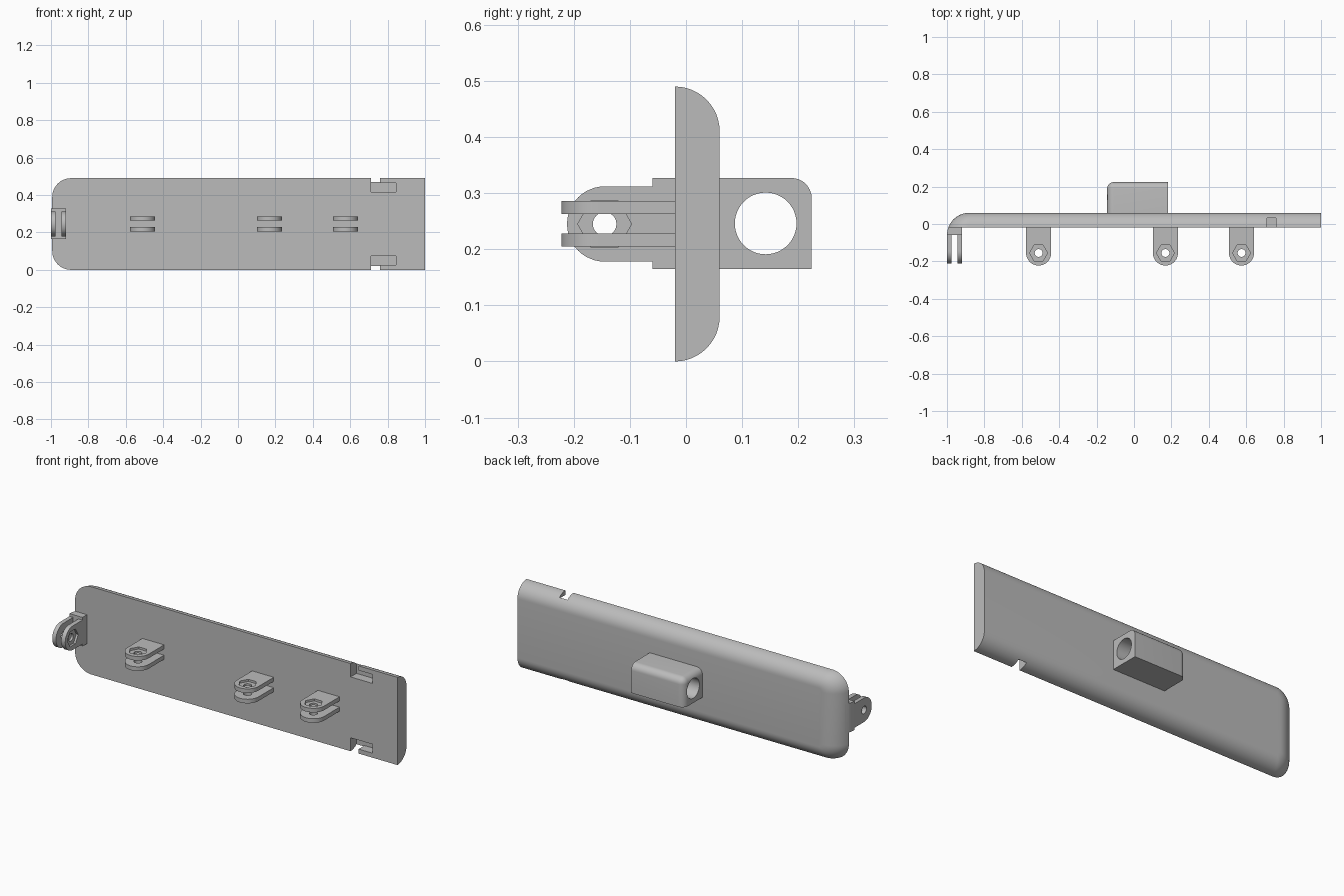
import bpy, bmesh
from math import sin, cos, pi, sqrt, radians

cube = bpy.data.objects.get("Cube")
if cube:
    bpy.data.objects.remove(cube, do_unlink=True)

grey = bpy.data.materials.new("plain grey")
grey.use_nodes = True
colour = (0.5, 0.5, 0.5, 1)
grey.diffuse_color = colour
grey.node_tree.nodes["Principled BSDF"].inputs["Base Color"].default_value = colour

MID = 0.245        # height of the centre line
FRONT = -0.02      # flat front of the plate
BACK = 0.06


def loft(name, rings):
    """Solid skinned through matching rings of points, capped at both ends."""
    bm = bmesh.new()
    loops = [[bm.verts.new(p) for p in ring] for ring in rings]
    n = len(loops[0])
    for a, b in zip(loops, loops[1:]):
        for i in range(n):
            j = (i + 1) % n
            bm.faces.new((a[i], a[j], b[j], b[i]))
    bm.faces.new(loops[0][::-1])
    bm.faces.new(loops[-1])
    bmesh.ops.recalc_face_normals(bm, faces=bm.faces)
    mesh = bpy.data.meshes.new(name)
    bm.to_mesh(mesh)
    bm.free()
    obj = bpy.data.objects.new(name, mesh)
    bpy.context.collection.objects.link(obj)
    mesh.materials.append(grey)
    return obj


def prism(name, outline, axis, lo, hi):
    """Extrude a 2D outline along x, given as (y, z), or along z, as (x, y)."""
    if axis == "x":
        return loft(name, [[(w, u, v) for u, v in outline] for w in (lo, hi)])
    return loft(name, [[(u, v, w) for u, v in outline] for w in (lo, hi)])


def box(name, x, y, z):
    return prism(name, [(x[0], y[0]), (x[1], y[0]), (x[1], y[1]), (x[0], y[1])], "z", *z)


def polygon(u, v, r, n, turn=0):
    return [(u + r * cos(turn + 2 * pi * i / n), v + r * sin(turn + 2 * pi * i / n))
            for i in range(n)]


def activate(obj):
    bpy.ops.object.select_all(action="DESELECT")
    obj.select_set(True)
    bpy.context.view_layer.objects.active = obj


def cut(obj, cutter):
    mod = obj.modifiers.new("cut", "BOOLEAN")
    mod.operation, mod.solver, mod.object = "DIFFERENCE", "EXACT", cutter
    activate(obj)
    bpy.ops.object.modifier_apply(modifier=mod.name)
    bpy.data.objects.remove(cutter, do_unlink=True)


def smooth(obj):
    activate(obj)
    bpy.ops.object.shade_smooth_by_angle(angle=radians(30))


# Long plate: rounded back edges, two rounded corners and a square right end
def plate_ring(y):
    inset = 0.08 - sqrt(max(0, 0.08 ** 2 - (y - FRONT) ** 2))
    left = -0.88 - sqrt(max(0, 0.12 ** 2 - (y + 0.06) ** 2))
    half = MID - inset
    r = 0.1 - inset
    corner = [(left + r - r * sin(a), half - r + r * cos(a))
              for a in (i * pi / 24 for i in range(13))]
    side = [(1, half)] + corner
    return [(x, y, MID + z) for x, z in side] + [(x, y, MID - z) for x, z in side[::-1]]


plate = loft("plate", [plate_ring(FRONT + 0.08 * sin(i * pi / 24)) for i in range(13)])

# L-shaped latch slots, mirrored about the centre line
for s in (1, -1):
    for x, z in (((0.71, 0.76), (0.17, 0.3)), ((0.735, 0.845), (0.17, 0.22))):
        cut(plate, box("slot_cutter", x, (-0.1, 0.032), sorted(MID + s * v for v in z)))
smooth(plate)


# Round-ended lugs, each with a bolt hole and optionally a nut recess
def lug(name, axis, centre, tip, root, lo, hi, nut):
    r = 0.067
    arc = [i * pi / 24 for i in range(25)]
    if axis == "z":
        outline = [(centre + r, root)] + [(centre + r * cos(a), tip - r * sin(a)) for a in arc]
        outline.append((centre - r, root))
        pivot, turn = (centre, tip), 0
    else:
        outline = [(root, centre + r)] + [(tip - r * sin(a), centre + r * cos(a)) for a in arc]
        outline.append((root, centre - r))
        pivot, turn = (tip, centre), 0
    obj = prism(name, outline, axis, lo, hi)
    cut(obj, prism("hole_cutter", polygon(*pivot, 0.021, 32), axis, lo - 0.1, hi + 0.1))
    if nut:
        cut(obj, prism("nut_cutter", polygon(*pivot, 0.048, 6, turn), axis, hi - 0.012, hi + 0.1))
    smooth(obj)


for place, x in (("right", -0.51), ("middle", 0.168), ("left", 0.575)):
    lug(f"{place}_upper_lug", "z", x, -0.155, FRONT + 0.005, 0.263, 0.286, True)
    lug(f"{place}_lower_lug", "z", x, -0.155, FRONT + 0.005, 0.205, 0.228, False)

# End hinge: a base block that follows the curved end, carrying two lugs
curve = [(-0.88 - sqrt(0.12 ** 2 - (y + 0.06) ** 2), y)
         for y in (-0.06, -0.04, -0.02, 0)]
base = prism("hinge_base", curve + [(-0.92, 0), (-0.92, -0.06)], "z", 0.165, 0.327)
smooth(base)
lug("hinge_outer_lug", "x", MID, -0.145, -0.055, -1, -0.977, False)
lug("hinge_inner_lug", "x", MID, -0.145, -0.055, -0.945, -0.92, True)

# Back housing: rounded on its back and right edges, bored from end to end
housing = box("back_housing", (-0.144, 0.182), (BACK - 0.01, 0.224), (0.165, 0.327))
bm = bmesh.new()
bm.from_mesh(housing.data)


def is_round(edge):
    mid = (edge.verts[0].co + edge.verts[1].co) / 2
    outer = [mid.y > 0.22, mid.x < -0.14, abs(mid.z - MID) > 0.08]
    return sum(outer) == 2 and mid.x < 0.18


bmesh.ops.bevel(bm, geom=[e for e in bm.edges if is_round(e)], offset=0.036,
                segments=8, profile=0.5, affect="EDGES")
bm.to_mesh(housing.data)
bm.free()
cut(housing, prism("bore_cutter", polygon(0.142, MID + 0.001, 0.055, 48), "x", -0.4, 0.4))
smooth(housing)
